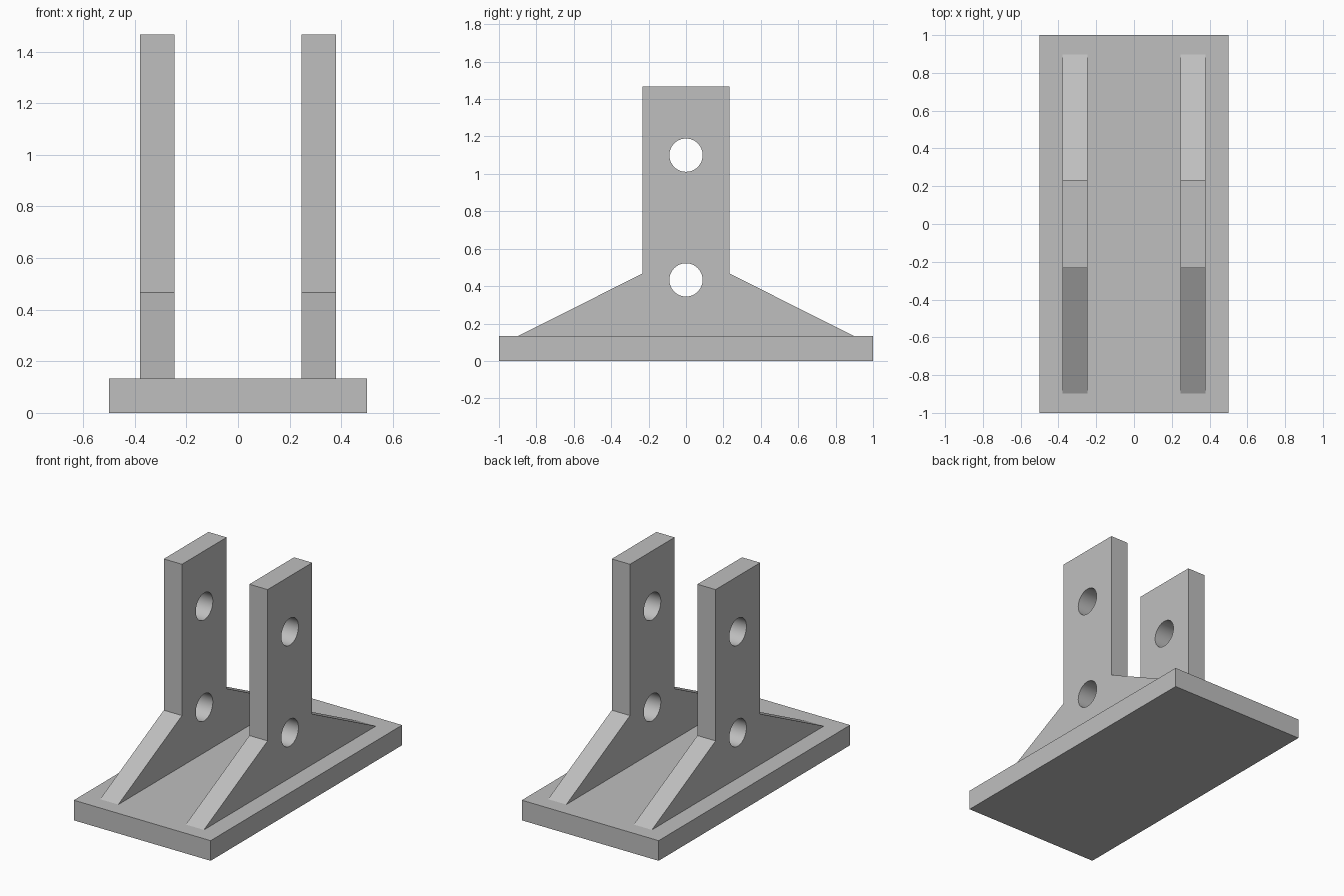
import bpy
import math
from mathutils import Matrix

cube = bpy.data.objects.get("Cube")
if cube:
    bpy.data.objects.remove(cube, do_unlink=True)

BASE_TOP = 0.133
THICKNESS = 0.133
CENTRE_X = 0.313

grey = bpy.data.materials.new("plain_grey")
grey.use_nodes = True
colour = (0.52, 0.52, 0.52, 1)
grey.diffuse_color = colour
grey.node_tree.nodes["Principled BSDF"].inputs["Base Color"].default_value = colour


def add_loop(curve, points):
    spline = curve.splines.new("POLY")
    spline.points.add(len(points) - 1)
    for point, (u, v) in zip(spline.points, points):
        point.co = (u, v, 0, 1)
    spline.use_cyclic_u = True


def circle(v, radius, sides=48):
    angles = [math.tau * i / sides for i in range(sides)]
    return [(radius * math.cos(a), v + radius * math.sin(a)) for a in angles]


def make_bracket(name, x):
    # Gusseted upright profile in the y-z plane, with two round holes
    half = [(0.9, BASE_TOP - 0.001), (0.233, 0.467), (0.233, 1.467)]
    outline = half + [(-u, v) for u, v in reversed(half)]
    curve = bpy.data.curves.new(name, "CURVE")
    curve.dimensions = "2D"
    curve.fill_mode = "BOTH"
    curve.extrude = THICKNESS / 2
    add_loop(curve, outline)
    for height in (0.433, 1.1):
        add_loop(curve, circle(height, 0.089))
    obj = bpy.data.objects.new(name, curve)
    bpy.context.collection.objects.link(obj)
    # Profile axes (u, v, depth) become (y, z, x)
    axes = Matrix(((0, 0, 1, 0), (1, 0, 0, 0), (0, 1, 0, 0), (0, 0, 0, 1)))
    obj.matrix_world = Matrix.Translation((x, 0, 0)) @ axes
    bpy.ops.object.select_all(action="DESELECT")
    obj.select_set(True)
    bpy.context.view_layer.objects.active = obj
    bpy.ops.object.convert(target="MESH")
    obj = bpy.context.object
    # Weld the caps to the walls
    bpy.ops.object.mode_set(mode="EDIT")
    bpy.ops.mesh.select_all(action="SELECT")
    bpy.ops.mesh.remove_doubles(threshold=0.0001)
    bpy.ops.mesh.normals_make_consistent(inside=False)
    bpy.ops.object.mode_set(mode="OBJECT")
    bpy.ops.object.shade_smooth_by_angle(angle=math.radians(20))
    obj.data.materials.clear()
    obj.data.materials.append(grey)


# Base plate
bpy.ops.mesh.primitive_cube_add(size=1, location=(0, 0, BASE_TOP / 2))
base = bpy.context.object
base.name = "base_plate"
base.scale = (1, 2, BASE_TOP)
bpy.ops.object.transform_apply(location=False, rotation=False, scale=True)
base.data.materials.append(grey)

# Pair of uprights
for name, side in (("left_bracket", 1), ("right_bracket", -1)):
    make_bracket(name, side * CENTRE_X)
